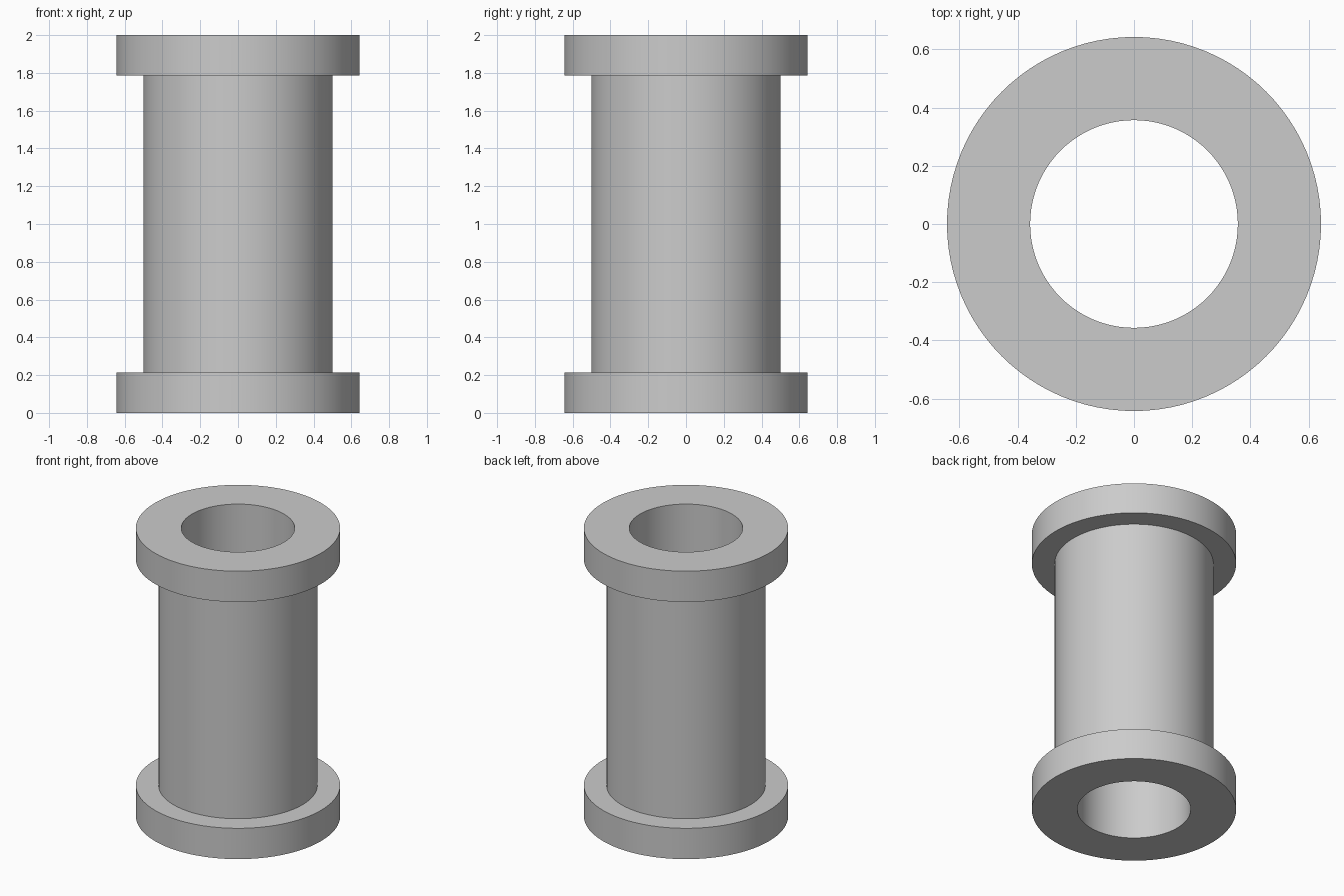
import bpy
import bmesh
import math

cube = bpy.data.objects.get("Cube")
if cube:
    bpy.data.objects.remove(cube, do_unlink=True)

# Dimensions
HEIGHT = 2.0
FLANGE_RADIUS = 0.643
BODY_RADIUS = 0.5
BORE_RADIUS = 0.357
FLANGE_HEIGHT = 0.214
SEGMENTS = 96

# Plain grey material
grey = bpy.data.materials.new("light grey")
grey.use_nodes = True
colour = (0.6, 0.6, 0.6, 1.0)
grey.diffuse_color = colour
grey.node_tree.nodes["Principled BSDF"].inputs["Base Color"].default_value = colour


def lathe(name, profile, material):
    """Revolve a closed (radius, height) profile around the z axis."""
    bm = bmesh.new()
    verts = [bm.verts.new((r, 0, z)) for r, z in profile]
    edges = [bm.edges.new((v, verts[i - 1])) for i, v in enumerate(verts)]
    bmesh.ops.spin(bm, geom=verts + edges, cent=(0, 0, 0), axis=(0, 0, 1),
                   angle=math.tau, steps=SEGMENTS, use_merge=True)
    bmesh.ops.remove_doubles(bm, verts=bm.verts, dist=0.0001)
    bmesh.ops.recalc_face_normals(bm, faces=bm.faces)
    mesh = bpy.data.meshes.new(name)
    bm.to_mesh(mesh)
    bm.free()
    mesh.materials.append(material)
    obj = bpy.data.objects.new(name, mesh)
    bpy.context.collection.objects.link(obj)
    bpy.ops.object.select_all(action="DESELECT")
    obj.select_set(True)
    bpy.context.view_layer.objects.active = obj
    bpy.ops.object.shade_smooth_by_angle(angle=math.radians(30))
    return obj


# Flanged sleeve: the lower half of the section, mirrored for the upper half
lower = [(BORE_RADIUS, 0), (FLANGE_RADIUS, 0),
         (FLANGE_RADIUS, FLANGE_HEIGHT), (BODY_RADIUS, FLANGE_HEIGHT)]
upper = [(r, HEIGHT - z) for r, z in reversed(lower)]
lathe("flanged_sleeve", lower + upper, grey)
